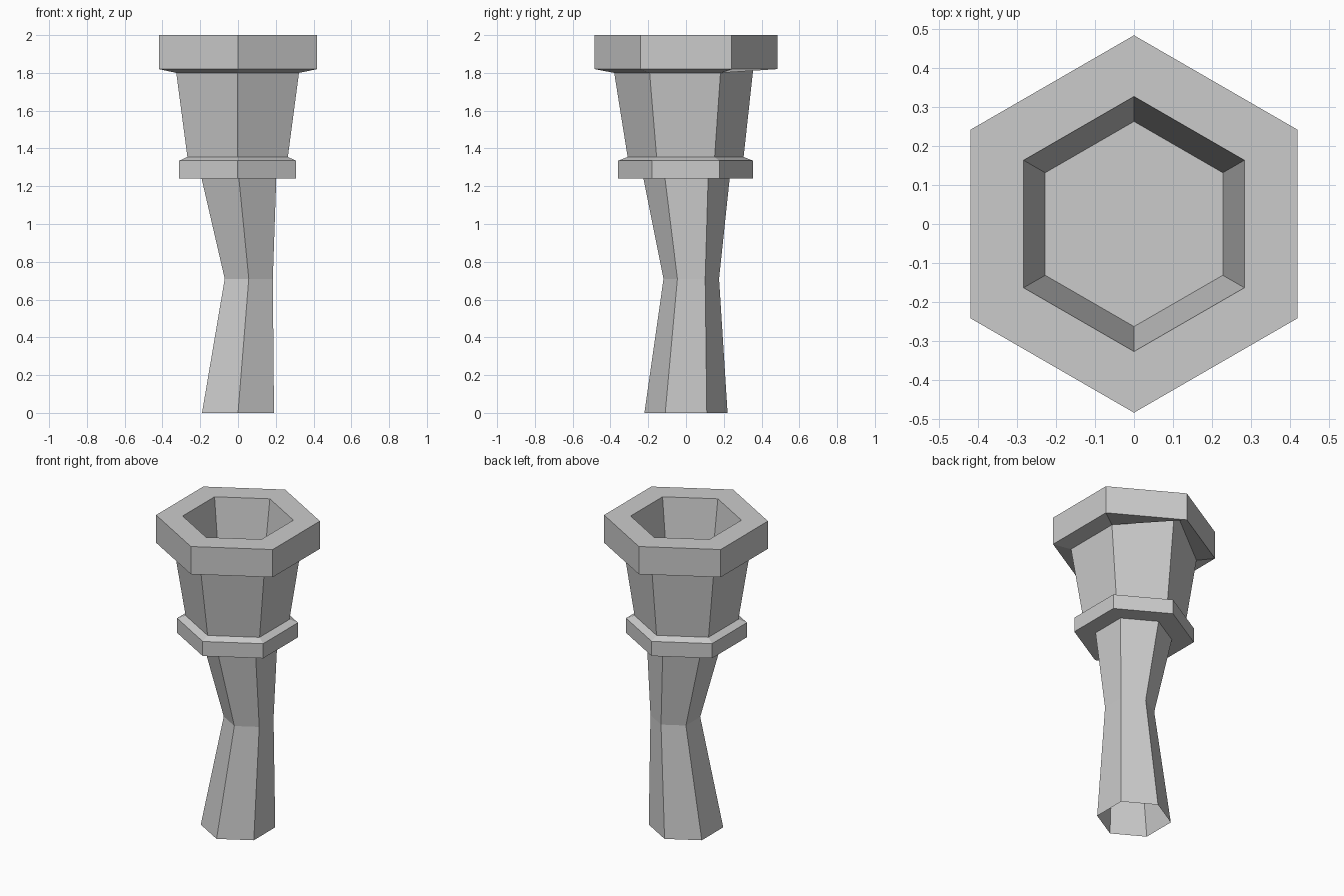
import bpy, bmesh, math

cube = bpy.data.objects.get("Cube")
if cube:
    bpy.data.objects.remove(cube, do_unlink=True)

stone = bpy.data.materials.new("grey_stone")
stone.use_nodes = True
grey = (0.6, 0.6, 0.6, 1)
stone.diffuse_color = grey
stone.node_tree.nodes["Principled BSDF"].inputs["Base Color"].default_value = grey


def hex_loft(name, rings, cap_end=False):
    """Join six-sided rings (radius, z, x, y) with flat panels."""
    bm = bmesh.new()
    loops = []
    for r, z, cx, cy in rings:
        angles = [math.radians(30 + 60 * i) for i in range(6)]
        loops.append([bm.verts.new((cx + r * math.cos(a), cy + r * math.sin(a), z))
                      for a in angles])
    for low, high in zip(loops, loops[1:]):
        for i in range(6):
            j = (i + 1) % 6
            bm.faces.new((low[i], low[j], high[j], high[i]))
    if cap_end:
        bm.faces.new(loops[-1])
    mesh = bpy.data.meshes.new(name)
    bm.to_mesh(mesh)
    bm.free()
    mesh.materials.append(stone)
    obj = bpy.data.objects.new(name, mesh)
    bpy.context.collection.objects.link(obj)
    return obj


# Bent, open-bottomed stem with an off-centre waist
hex_loft("stem", [(0.22, 0, 0, 0), (0.147, 0.71, 0.057, 0.028),
                  (0.228, 1.24, 0.005, 0.003)])

# Collar with a bevelled top edge
hex_loft("collar", [(0.228, 1.24, 0.005, 0.003), (0.357, 1.24, -0.002, -0.002),
                    (0.357, 1.335, -0.002, -0.002), (0.307, 1.355, -0.002, -0.002)])

# Flared cup, rim and hollow in one skin
cup = hex_loft("cup", [(0.307, 1.355, -0.002, -0.002), (0.375, 1.80, -0.002, -0.005),
                       (0.484, 1.82, 0, 0), (0.484, 2, 0, 0),
                       (0.327, 2, 0, 0), (0.263, 1.58, 0, 0)], cap_end=True)

# The back corner of the cup runs up inside the rim
back_corner = max(cup.data.vertices[6:12], key=lambda v: v.co.y)
back_corner.co.z = 1.95
